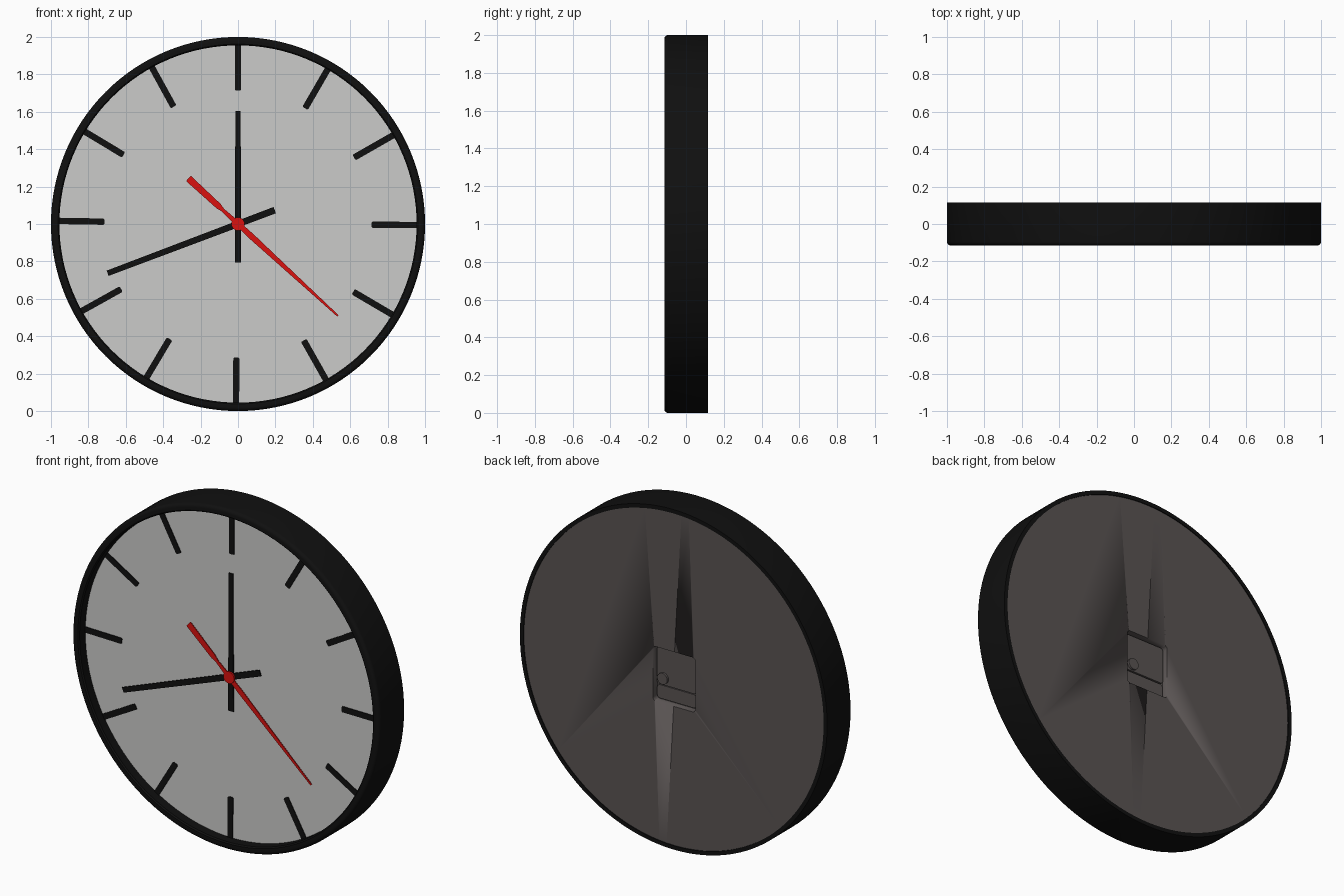
import bpy, bmesh, math

if "Cube" in bpy.data.objects:
    bpy.data.objects.remove(bpy.data.objects["Cube"])

CZ = 1.0  # height of the clock centre


def material(name, rgb):
    m = bpy.data.materials.new(name)
    m.diffuse_color = (*rgb, 1)
    m.use_nodes = True
    m.node_tree.nodes["Principled BSDF"].inputs["Base Color"].default_value = m.diffuse_color
    return m


BLACK = material("black", (0.005, 0.005, 0.005))
DIAL = material("dial grey", (0.6, 0.6, 0.59))
RED = material("red", (0.7, 0.006, 0.005))
BACK = material("back dark grey", (0.1, 0.087, 0.085))


def finish(name, bm, mat):
    bmesh.ops.recalc_face_normals(bm, faces=bm.faces[:])
    me = bpy.data.meshes.new(name)
    bm.to_mesh(me)
    bm.free()
    ob = bpy.data.objects.new(name, me)
    bpy.context.collection.objects.link(ob)
    me.materials.append(mat)
    bpy.ops.object.select_all(action='DESELECT')
    ob.select_set(True)
    bpy.context.view_layer.objects.active = ob
    bpy.ops.object.shade_smooth_by_angle(angle=math.radians(35))
    return ob


def prism(name, outline, y0, y1, mat):
    """Extrude an (x, z) outline, relative to the clock centre, from y0 to y1."""
    bm = bmesh.new()
    f = bm.faces.new([bm.verts.new((x, y0, CZ + z)) for x, z in outline])
    r = bmesh.ops.extrude_face_region(bm, geom=[f])
    for v in r["geom"]:
        if isinstance(v, bmesh.types.BMVert):
            v.co.y = y1
    return finish(name, bm, mat)


def circle(r, n, x=0, z=0):
    return [(x + r * math.cos(2 * math.pi * i / n), z + r * math.sin(2 * math.pi * i / n))
            for i in range(n)]


def rounded_rect(x0, x1, z0, z1, r, n=6):
    pts = []
    for k, (cx, cz) in enumerate([(x1 - r, z1 - r), (x0 + r, z1 - r),
                                  (x0 + r, z0 + r), (x1 - r, z0 + r)]):
        for i in range(n + 1):
            a = math.pi / 2 * (k + i / n)
            pts.append((cx + r * math.cos(a), cz + r * math.sin(a)))
    return pts


def bar(angle, stations):
    """Symmetric strip along a clock angle (degrees); stations are (distance, half width)."""
    a = math.radians(angle)
    dx, dz = math.sin(a), math.cos(a)
    left = [(d * dx - w * dz, d * dz + w * dx) for d, w in stations]
    right = [(d * dx + w * dz, d * dz - w * dx) for d, w in stations]
    return left + right[::-1]


def lathe(name, profile, mat, n=128):
    """Closed (radius, y) profile turned about the clock axis."""
    bm = bmesh.new()
    rings = [[bm.verts.new((r * math.cos(2 * math.pi * i / n), y,
                            CZ + r * math.sin(2 * math.pi * i / n))) for r, y in profile]
             for i in range(n)]
    m = len(profile)
    for i in range(n):
        a, b = rings[i], rings[(i + 1) % n]
        for j in range(m):
            k = (j + 1) % m
            bm.faces.new((a[j], a[k], b[k], b[j]))
    return finish(name, bm, mat)


# Case ring with a rounded front edge
R = 0.02
front_round = [(1 - R + R * math.sin(math.pi / 2 * i / 5), -0.115 + R - R * math.cos(math.pi / 2 * i / 5))
               for i in range(6)]
lathe("case_ring", [(0.955, -0.108), (0.962, -0.115)] + front_round +
      [(1, 0.116), (0.977, 0.116), (0.977, 0.05), (0.955, 0.05)], BLACK)

# Dial
prism("dial", circle(0.957, 128), -0.055, -0.045, DIAL)

# Hour marks
for i in range(12):
    prism(f"hour_mark_{i + 1:02d}",
          bar(i * 30.11, [(0.715, 0.012), (0.72, 0.017), (0.957, 0.017)]), -0.06, -0.052, BLACK)

# Hands
prism("upright_hand", bar(0, [(-0.205, 0.017), (0.605, 0.014)]), -0.068, -0.062, BLACK)
prism("slanted_hand", bar(249.3, [(-0.21, 0.018), (0.745, 0.015)]), -0.076, -0.070, BLACK)
prism("second_hand", bar(132.6, [(-0.36, 0.019), (-0.14, 0.016), (-0.11, 0.009), (0, 0.014),
                                 (0.1, 0.016), (0.725, 0.005)]), -0.083, -0.078, RED)
prism("second_hand_hub", circle(0.035, 32), -0.087, -0.077, RED)
prism("hand_spindle", circle(0.02, 24), -0.08, -0.05, BLACK)

# Back panel with a pocket cut for the movement
panel = prism("back_panel", circle(0.977, 128), 0.05, 0.111, BACK)
cutter = prism("pocket_cutter", rounded_rect(-0.138, 0.138, -0.16, 0.16, 0.02), 0.07, 0.15, BACK)
mod = panel.modifiers.new("pocket", 'BOOLEAN')
mod.operation = 'DIFFERENCE'
mod.solver = 'EXACT'
mod.object = cutter
bpy.context.view_layer.objects.active = panel
bpy.ops.object.modifier_apply(modifier="pocket")
bpy.data.objects.remove(cutter)

# Movement: main body, battery door and setting knob
prism("movement_body", rounded_rect(-0.128, 0.128, -0.065, 0.15, 0.018), 0.065, 0.088, BACK)
prism("battery_door", rounded_rect(-0.128, 0.128, -0.15, -0.071, 0.018), 0.065, 0.085, BACK)
prism("setting_knob", circle(0.033, 32, 0.085, -0.025), 0.08, 0.1, BACK)
